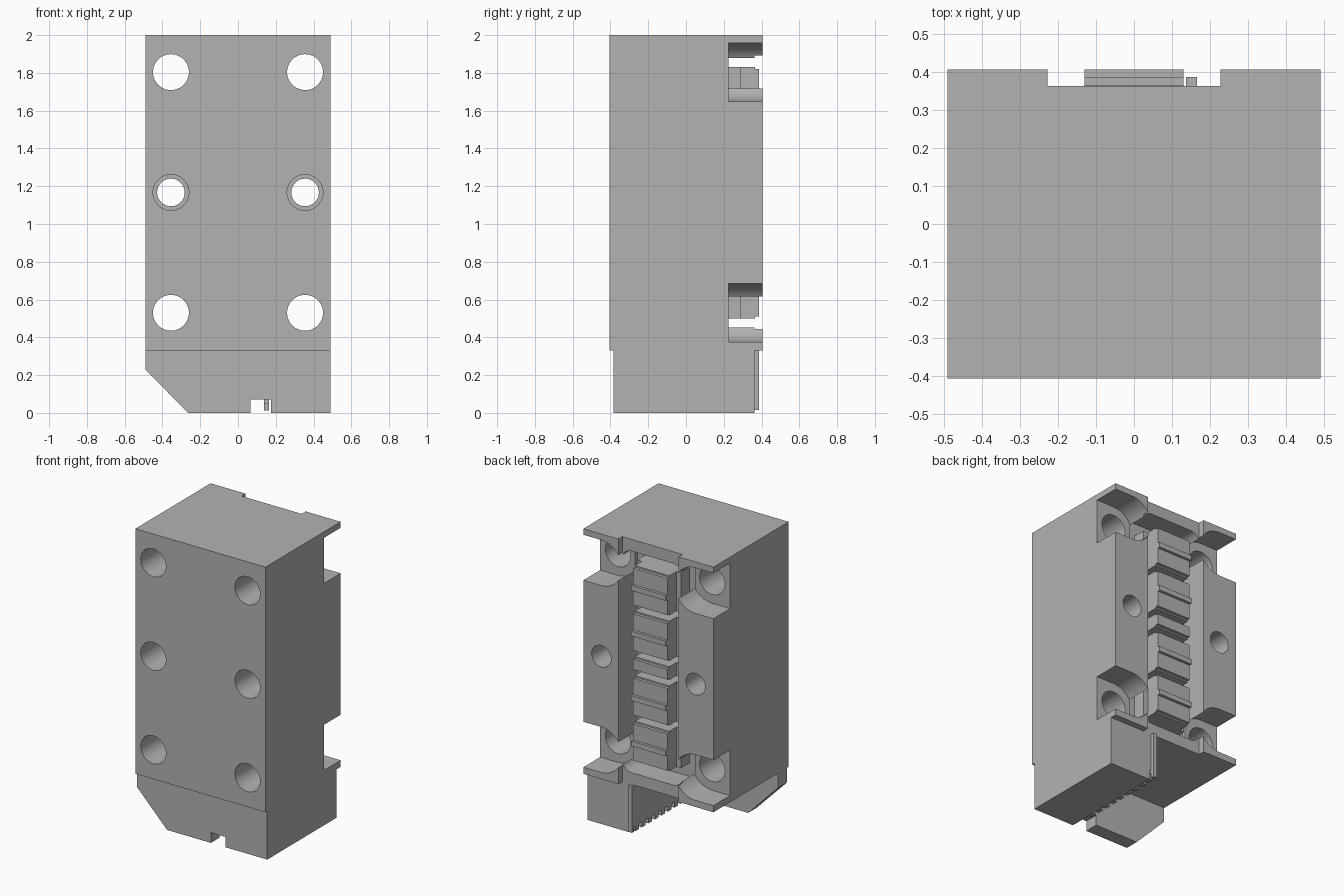
import bpy, bmesh, math
from mathutils import Vector

old = bpy.data.objects.get("Cube")
if old:
    bpy.data.objects.remove(old, do_unlink=True)

grey = bpy.data.materials.new("light_grey")
grey.use_nodes = True
colour = (0.45, 0.45, 0.45, 1)
grey.diffuse_color = colour
grey.node_tree.nodes["Principled BSDF"].inputs["Base Color"].default_value = colour


def prism(name, outline, y0, y1):
    """Extrude an (x, z) outline from y0 to y1."""
    bm = bmesh.new()
    face = bm.faces.new([bm.verts.new((x, y0, z)) for x, z in outline])
    moved = bmesh.ops.extrude_face_region(bm, geom=[face])["geom"]
    bmesh.ops.translate(bm, vec=Vector((0, y1 - y0, 0)),
                        verts=[v for v in moved if isinstance(v, bmesh.types.BMVert)])
    bmesh.ops.recalc_face_normals(bm, faces=bm.faces)
    mesh = bpy.data.meshes.new(name)
    bm.to_mesh(mesh)
    bm.free()
    mesh.materials.append(grey)
    obj = bpy.data.objects.new(name, mesh)
    bpy.context.collection.objects.link(obj)
    return obj


def rect(x0, x1, z0, z1):
    return [(x0, z0), (x1, z0), (x1, z1), (x0, z1)]


def box(name, x0, x1, y0, y1, z0, z1):
    return prism(name, rect(x0, x1, z0, z1), y0, y1)


def arc(cx, cz, r, a0, a1, n):
    steps = [math.radians(a0 + (a1 - a0) * i / n) for i in range(n + 1)]
    return [(cx + r * math.cos(a), cz + r * math.sin(a)) for a in steps]


def circle(cx, cz, r):
    return arc(cx, cz, r, 0, 352.5, 47)


def cut(target, cutter):
    mod = target.modifiers.new("cut", 'BOOLEAN')
    mod.operation = 'DIFFERENCE'
    mod.solver = 'EXACT'
    mod.object = cutter
    bpy.context.view_layer.objects.active = target
    bpy.ops.object.modifier_apply(modifier=mod.name)
    bpy.data.objects.remove(cutter, do_unlink=True)


W, D, BASE, MID = 0.49, 0.405, 0.33, 1.167
CH = 0.227          # half width of the rear channel
HOLE_X = 0.355

# Main housing
housing = box("housing", -W, W, -D, D, BASE, 2)

# Shallow rear slot over the full height, then the deep rounded channel
cut(housing, box("slot_cutter", -CH, CH, 0.362, 0.6, 0, 2.2))
r = 0.07
low, high = 0.41, 1.92
rounded = (arc(CH - r, high - r, r, 0, 90, 8) + arc(r - CH, high - r, r, 90, 180, 8)
           + arc(r - CH, low + r, r, 180, 270, 8) + arc(CH - r, low + r, r, 270, 360, 8))
cut(housing, prism("channel_cutter", rounded, 0.2, 0.6))

# Screw recesses open to the sides, and the mounting holes
for s in (-1, 1):
    for z in (MID - 0.637, MID + 0.637):
        outline = arc(HOLE_X, z, 0.155, 90, 270, 24) + [(0.7, z - 0.155), (0.7, z + 0.155)]
        cut(housing, prism("recess_cutter", [(s * x, h) for x, h in outline], 0.225, 0.6))
        cut(housing, prism("hole_cutter", circle(s * HOLE_X, z, 0.095), -0.6, 0.6))
    cut(housing, prism("hole_cutter", circle(s * HOLE_X, MID, 0.073), -0.6, 0.6))
    cut(housing, prism("counterbore_cutter", circle(s * HOLE_X, MID, 0.095), -0.6, -0.1))

# Terminal blocks in the channel: two long, one short, two long
tall, short, gap = 0.27, 0.09, 0.04
z = 0.5
for i, h in enumerate((tall, tall, short, tall, tall)):
    box(f"terminal_{i + 1}", -0.13, 0.13, 0.19, 0.365, z, z + h)
    box(f"terminal_face_{i + 1}", -0.13, 0.13, 0.36, 0.386, z + 0.01, z + h - 0.01)
    box(f"terminal_flange_{i + 1}", -0.165, 0.165, 0.19, 0.29, z, z + h)
    if h == tall:
        box(f"terminal_ridge_{i + 1}", -0.13, 0.13, 0.38, D, z + 0.115, z + 0.15)
    z += h + gap

# Lower front plate with a cut corner and a notch
plate = [(-W, BASE), (-W, 0.23), (-0.265, 0), (0.065, 0), (0.065, 0.07),
         (0.175, 0.07), (0.175, BASE)]
prism("lower_plate", plate, -0.385, -0.29)

# Lower side body
box("lower_body", 0.175, W, -0.385, 0.362, 0, BASE)

# Contact board with a comb of fingers along its lower edge
box("contact_board", 0.137, 0.165, -0.29, 0.386, 0.05, BASE)
for i in range(9):
    y = -0.25 + i * 0.07
    box(f"contact_finger_{i + 1}", 0.137, 0.165, y, y + 0.04, 0.012, 0.05)
box("board_end", 0.137, 0.165, 0.362, 0.386, 0.015, 0.05)
box("board_mount", 0.16, 0.18, -0.29, 0.362, 0.07, BASE)

# Smooth the round surfaces only
bpy.ops.object.select_all(action='DESELECT')
housing.select_set(True)
bpy.context.view_layer.objects.active = housing
bpy.ops.object.shade_smooth_by_angle(angle=math.radians(25))
